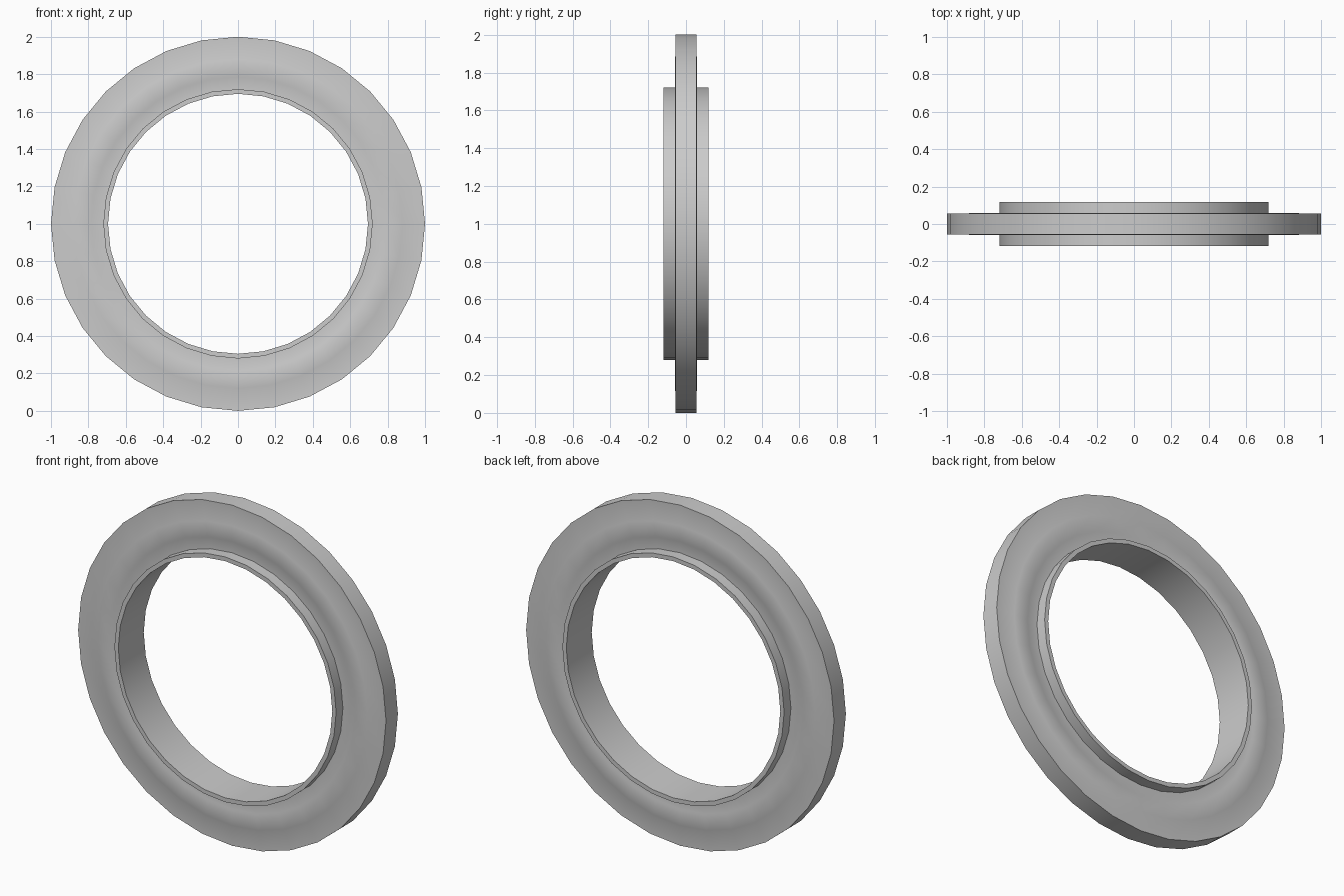
import bpy, bmesh, math
from mathutils import Vector

cube = bpy.data.objects.get("Cube")
if cube:
    bpy.data.objects.remove(cube, do_unlink=True)

SIDES = 32

# Single grey metal material
grey = bpy.data.materials.new("grey_metal")
grey.use_nodes = True
colour = (0.6, 0.6, 0.6, 1)
grey.diffuse_color = colour
grey.node_tree.nodes["Principled BSDF"].inputs["Base Color"].default_value = colour


def lathe(name, profile):
    """Revolve a closed (radius, depth) loop around the y axis at z = 1."""
    bm = bmesh.new()
    rings = []
    for i in range(SIDES):
        a = 2 * math.pi * i / SIDES
        rings.append([bm.verts.new((r * math.cos(a), y, 1 + r * math.sin(a)))
                      for r, y in profile])
    n = len(profile)
    for i in range(SIDES):
        p, q = rings[i], rings[(i + 1) % SIDES]
        for j in range(n):
            k = (j + 1) % n
            bm.faces.new((p[j], p[k], q[k], q[j]))
    bmesh.ops.recalc_face_normals(bm, faces=bm.faces)
    mesh = bpy.data.meshes.new(name)
    bm.to_mesh(mesh)
    bm.free()
    mesh.materials.append(grey)
    obj = bpy.data.objects.new(name, mesh)
    bpy.context.collection.objects.link(obj)
    bpy.ops.object.select_all(action='DESELECT')
    obj.select_set(True)
    bpy.context.view_layer.objects.active = obj
    bpy.ops.object.shade_smooth_by_angle(angle=math.radians(30))
    return obj


# Half section: hub sleeve, flange face, faint raised band, outer rim
half = [(0.695, 0.118), (0.72, 0.118), (0.72, 0.055),
        (0.785, 0.055), (0.795, 0.058), (0.88, 0.058), (0.89, 0.055),
        (1.0, 0.055)]
section = half + [(r, -y) for r, y in reversed(half)]
lathe("flanged_ring", section)
